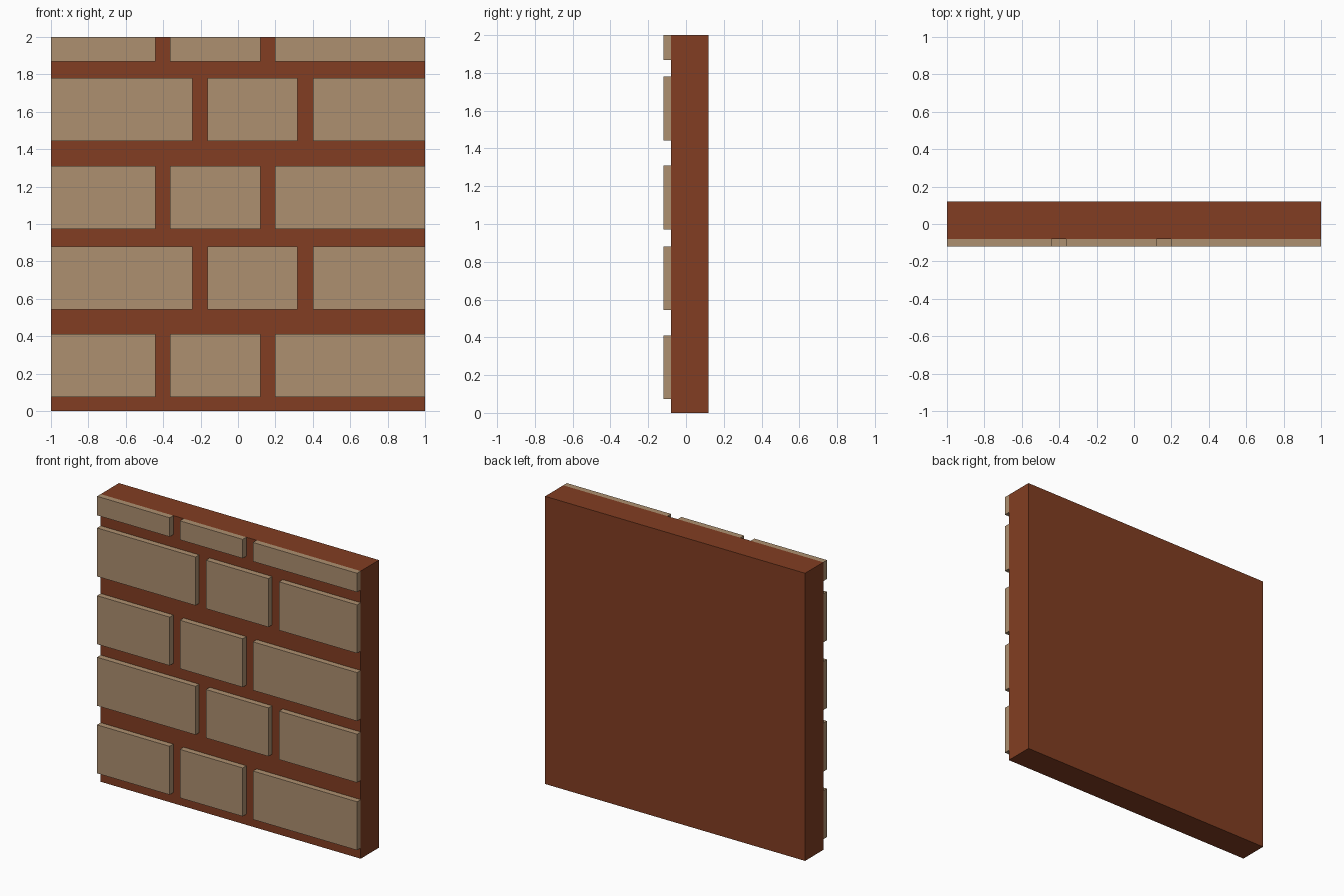
import bpy, bmesh
from mathutils import Matrix, Vector

if "Cube" in bpy.data.objects:
    bpy.data.objects.remove(bpy.data.objects["Cube"])


def make_material(name, rgb):
    m = bpy.data.materials.new(name)
    m.diffuse_color = (*rgb, 1)
    m.use_nodes = True
    m.node_tree.nodes["Principled BSDF"].inputs["Base Color"].default_value = m.diffuse_color
    return m


def add_box(name, x0, x1, y0, y1, z0, z1, mat):
    bm = bmesh.new()
    size = Vector((x1 - x0, y1 - y0, z1 - z0))
    centre = Vector((x0 + x1, y0 + y1, z0 + z1)) / 2
    bmesh.ops.create_cube(bm, size=1, matrix=Matrix.Translation(centre) @ Matrix.Diagonal((*size, 1)))
    mesh = bpy.data.meshes.new(name)
    bm.to_mesh(mesh)
    bm.free()
    mesh.materials.append(mat)
    bpy.context.collection.objects.link(bpy.data.objects.new(name, mesh))


mortar = make_material("reddish_brown_mortar", (0.223, 0.048, 0.016))
tan = make_material("tan_brick", (0.423, 0.279, 0.162))

# Backing slab
add_box("wall_slab", -1, 1, -0.08, 0.12, 0, 2, mortar)

# Raised bricks: two alternating courses, the top one cut off at the wall edge
even = [(-1, -0.442), (-0.363, 0.12), (0.199, 1)]
odd = [(-1, -0.243), (-0.162, 0.318), (0.4, 1)]
for row, z in enumerate((0.074, 0.544, 0.972, 1.443, 1.868)):
    for col, (x0, x1) in enumerate(odd if row % 2 else even):
        add_box(f"brick_{row}_{col}", x0, x1, -0.12, -0.08, z, min(z + 0.337, 2), tan)
